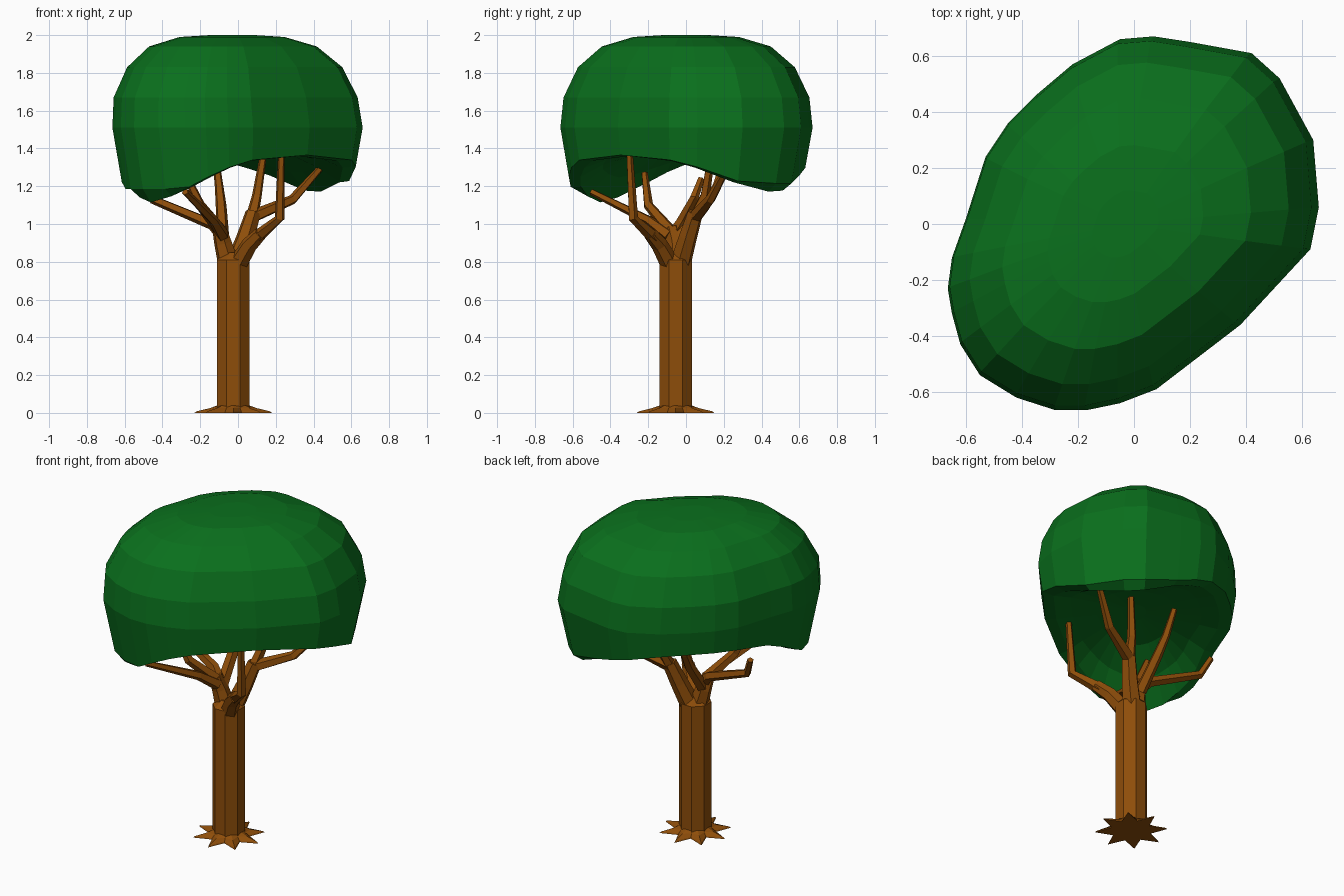
import bpy, math
from mathutils import Vector

if "Cube" in bpy.data.objects:
    bpy.data.objects.remove(bpy.data.objects["Cube"])


def material(name, rgb):
    m = bpy.data.materials.new(name)
    m.diffuse_color = (*rgb, 1)
    m.use_nodes = True
    m.node_tree.nodes["Principled BSDF"].inputs["Base Color"].default_value = m.diffuse_color
    return m


bark = material("bark", (0.27, 0.075, 0.003))
leaf = material("leaf", (0.003, 0.16, 0.012))


def loft(name, rings, mat):
    """Bridge equal-sized rings from bottom to top and cap both ends."""
    n = len(rings[0])
    verts = [p for r in rings for p in r]
    faces = [tuple(reversed(range(n))),
             tuple(range(len(verts) - n, len(verts)))]
    for k in range(len(rings) - 1):
        for i in range(n):
            j = (i + 1) % n
            faces.append((k * n + i, k * n + j, (k + 1) * n + j, (k + 1) * n + i))
    mesh = bpy.data.meshes.new(name)
    mesh.from_pydata(verts, [], faces)
    mesh.materials.append(mat)
    ob = bpy.data.objects.new(name, mesh)
    bpy.context.collection.objects.link(ob)
    return ob


def tube(name, path, r0, r1, sides=6):
    """Tapered low-poly limb along a path."""
    pts = [Vector(p) for p in path]
    rings = []
    for k, p in enumerate(pts):
        d = (pts[min(k + 1, len(pts) - 1)] - pts[max(k - 1, 0)]).normalized()
        a = d.cross(Vector((0.3, 1, 0))).normalized()
        b = d.cross(a)
        r = r0 + (r1 - r0) * k / (len(pts) - 1)
        rings.append([p + r * (math.cos(t) * a + math.sin(t) * b)
                      for t in (math.tau * i / sides for i in range(sides))])
    return loft(name, rings, mat=bark)


# Trunk: octagonal column
CX, CY = -0.025, -0.055


def trunk_ring(radius, z, n=8, start=math.pi / 8):
    return [(CX + radius(i) * math.cos(start + math.tau * i / n),
             CY + radius(i) * math.sin(start + math.tau * i / n), z) for i in range(n)]


loft("trunk", [trunk_ring(lambda i: 0.093, 0.02), trunk_ring(lambda i: 0.093, 0.81),
               trunk_ring(lambda i: 0.05, 0.85)], bark)

# Roots: flat star flare at the ground
loft("roots", [trunk_ring(lambda i: 0.115 if i % 2 else 0.205, 0, 16, 0),
               trunk_ring(lambda i: 0.11 if i % 2 else 0.195, 0.008, 16, 0),
               trunk_ring(lambda i: 0.095 if i % 2 else 0.125, 0.025, 16, 0),
               trunk_ring(lambda i: 0.088, 0.038, 16, 0)], bark)

# Boughs: thick forks leaving the trunk
tube("bough_left", [(-0.05, -0.05, 0.79), (-0.08, -0.06, 0.90), (-0.10, -0.08, 0.98)], 0.058, 0.038)
tube("bough_right", [(0.0, -0.085, 0.79), (0.06, -0.14, 0.89), (0.12, -0.19, 0.95)], 0.052, 0.036)
tube("bough_back", [(-0.01, -0.03, 0.79), (0.04, 0.01, 0.93), (0.08, 0.05, 1.06)], 0.058, 0.042)

# Branches: thin limbs reaching into the crown
branches = [
    [(-0.08, -0.09, 0.94), (-0.13, -0.20, 1.02), (-0.28, -0.50, 1.17)],
    [(0.10, -0.17, 0.93), (0.22, -0.28, 1.03), (0.23, -0.30, 1.38)],
    [(0.07, 0.04, 1.02), (0.10, 0.10, 1.15), (0.14, 0.14, 1.40)],
    [(0.08, 0.05, 1.04), (0.29, 0.13, 1.13), (0.44, 0.22, 1.30)],
    [(-0.08, -0.04, 0.92), (-0.09, 0.10, 1.10), (-0.10, 0.16, 1.20), (-0.12, 0.21, 1.36)],
    [(-0.09, -0.06, 0.95), (-0.14, -0.03, 1.0), (-0.45, 0.04, 1.13), (-0.50, 0.08, 1.24)],
    [(-0.09, -0.08, 0.96), (-0.20, -0.20, 1.10), (-0.28, -0.22, 1.27)],
]
for i, path in enumerate(branches):
    tube(f"branch_{i + 1}", path, 0.036, 0.018, 5)

# Crown: outline from above, anticlockwise, scaled per level
outline = [(0.66, 0.06), (0.64, 0.30), (0.52, 0.52), (0.42, 0.61), (0.20, 0.65), (0.07, 0.67),
           (-0.05, 0.66), (-0.22, 0.57), (-0.35, 0.46), (-0.45, 0.36), (-0.53, 0.24),
           (-0.60, 0.02), (-0.65, -0.12), (-0.665, -0.23), (-0.65, -0.32), (-0.62, -0.43),
           (-0.55, -0.54), (-0.42, -0.62), (-0.28, -0.665), (-0.17, -0.665), (-0.05, -0.64),
           (0.08, -0.59), (0.38, -0.36), (0.63, -0.09)]


def crown_ring(scale, z, droop=0.0, shift=0.0, tuck=0.0):
    ring = []
    for x, y in outline:
        u = (x + y) * scale / math.sqrt(2)
        w = min(1, abs(u) / 0.66) ** 3          # 1 at the ends of the long axis
        s = scale - tuck * w
        ring.append((x * s + shift, y * s, z - (droop + (0.03 if u < 0 and droop else 0)) * w))
    return ring


# underside arches between the two drooping ends of the long axis
loft("crown", [crown_ring(0.12, 1.39), crown_ring(0.40, 1.38, 0.24),
               crown_ring(0.66, 1.37, 0.24), crown_ring(0.84, 1.36, 0.23),
               crown_ring(0.965, 1.365, 0.15, 0, 0.05), crown_ring(1.0, 1.51),
               crown_ring(0.975, 1.67, 0, -0.01), crown_ring(0.86, 1.83, 0, -0.015),
               crown_ring(0.67, 1.94, 0, -0.025), crown_ring(0.42, 1.99, 0, -0.03),
               crown_ring(0.18, 2.0, 0, -0.03)], leaf)
